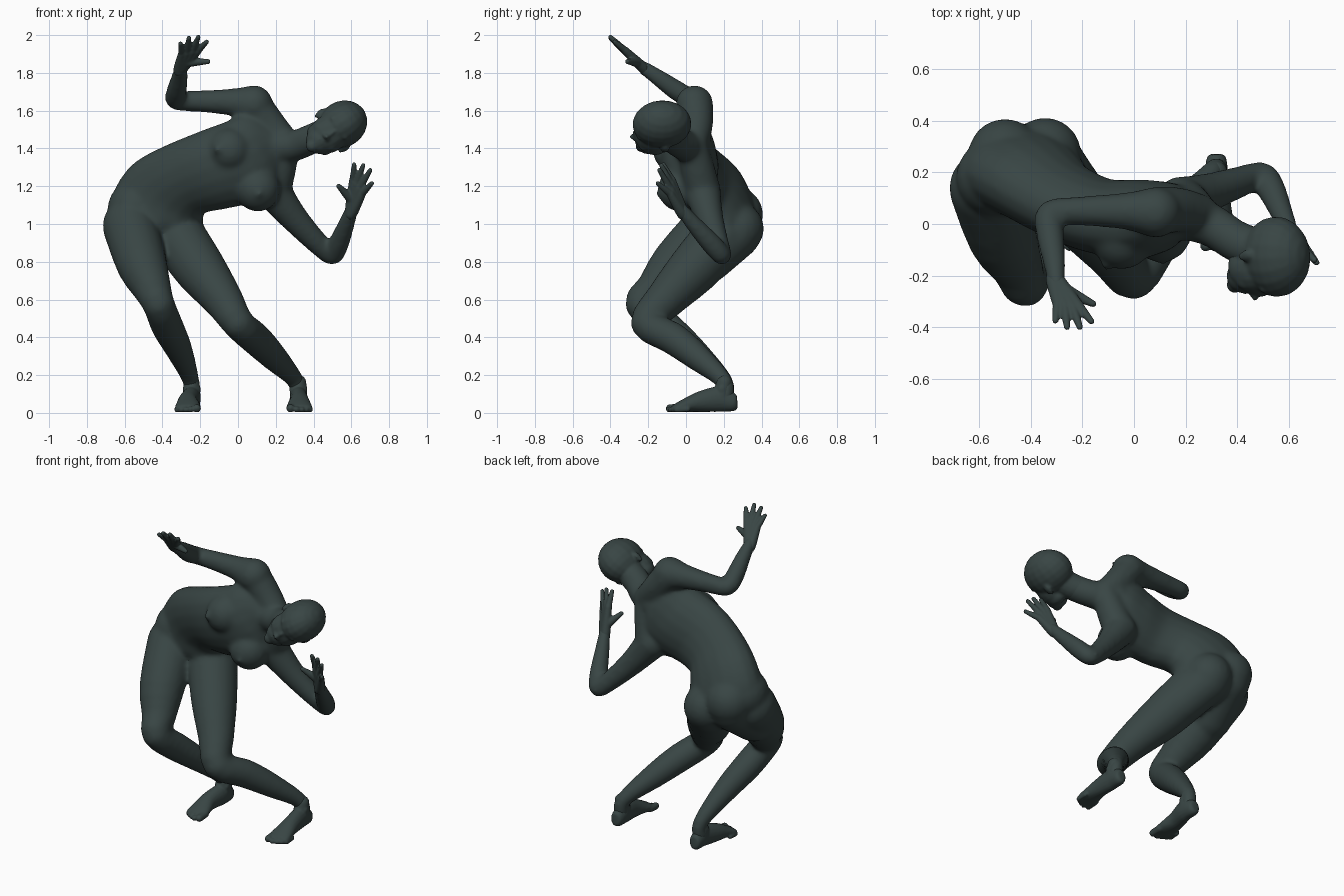
import bpy, math
from mathutils import Vector, Matrix

skin = bpy.data.materials.new("dark slate")
skin.diffuse_color = (0.04, 0.06, 0.058, 1)
SEG = 18
CIRCLE = [(math.cos(2 * math.pi * k / SEG), math.sin(2 * math.pi * k / SEG)) for k in range(SEG)]


def spline(pts, n=3):
    """Catmull-Rom through tuples of any length."""
    out = []
    for i in range(len(pts) - 1):
        a, b, c, d = pts[max(i - 1, 0)], pts[i], pts[i + 1], pts[min(i + 2, len(pts) - 1)]
        for k in range(n):
            t = k / n
            out.append([0.5 * (2 * q + (r - p) * t + (2 * p - 5 * q + 4 * r - s) * t * t
                               + (3 * q - p - 3 * r + s) * t ** 3) for p, q, r, s in zip(a, b, c, d)])
    return out + [list(pts[-1])]


def stack(part, rings):
    """Closed solid from rings given as (centre, side vector, front vector)."""
    verts, faces = part
    base = len(verts)
    for c, s, f in rings:
        verts.extend([c + s * x + f * y for x, y in CIRCLE])
    for i in range(len(rings) - 1):
        a = base + i * SEG
        for k in range(SEG):
            j = (k + 1) % SEG
            faces.append((a + k, a + j, a + SEG + j, a + SEG + k))
    faces.append(tuple(range(base + SEG - 1, base - 1, -1)))
    faces.append(tuple(range(len(verts) - SEG, len(verts))))


def ball(part, c, size, rot=Matrix.Identity(3)):
    x, y, z = (rot.col[i] * size[i] for i in range(3))
    c = Vector(c)
    angles = [math.radians(v) for v in (-86, -68, -50, -32, -16, 0, 16, 32, 50, 68, 86)]
    stack(part, [(c + z * math.sin(v), x * math.cos(v), y * math.cos(v)) for v in angles])


def limb(part, pts, n=3):
    """Chain of balls joined by cones; points are x, y, z, radius."""
    path = spline(pts, n)
    for p in path:
        ball(part, p[:3], (p[3],) * 3)
    for p, q in zip(path, path[1:]):
        a, b = Vector(p[:3]), Vector(q[:3])
        m = (b - a).to_track_quat('Z', 'Y').to_matrix()
        stack(part, [(a, m.col[0] * p[3], m.col[1] * p[3]), (b, m.col[0] * q[3], m.col[1] * q[3])])


def loft(part, rings, n=4):
    """Elliptical rings: centre xyz, sideways axis xyz, half width, half depth."""
    path = spline(rings, n)
    out = []
    for i, r in enumerate(path):
        t = Vector(path[min(i + 1, len(path) - 1)][:3]) - Vector(path[max(i - 1, 0)][:3])
        t.normalize()
        side = Vector(r[3:6])
        side = (side - t * side.dot(t)).normalized()
        out.append((Vector(r[:3]), side * r[6], t.cross(side) * r[7]))
    stack(part, out)


def finish(part, name, voxel, smooth):
    """Fuse the pieces into one smooth skin."""
    me = bpy.data.meshes.new(name)
    me.from_pydata(part[0], [], part[1])
    me.polygons.foreach_set("use_smooth", [True] * len(me.polygons))
    me.materials.append(skin)
    ob = bpy.data.objects.new(name, me)
    bpy.context.collection.objects.link(ob)
    r = ob.modifiers.new("fuse", 'REMESH')
    r.mode, r.voxel_size, r.use_smooth_shade = 'VOXEL', voxel, True
    s = ob.modifiers.new("soften", 'SMOOTH')
    s.factor, s.iterations = 0.5, smooth


# torso, from pelvis to base of neck
body = ([], [])
loft(body, [
    (-.49, .2, .94, .88, 0, -.47, .19, .14),
    (-.44, .2, 1.04, .88, 0, -.47, .25, .17),
    (-.385, .165, 1.15, .8, 0, -.6, .245, .16),
    (-.285, .095, 1.235, .7, .05, -.7, .21, .146),
    (-.13, .03, 1.287, .5, .1, -.85, .22, .145),
    (.03, .02, 1.335, .36, .13, -.93, .23, .152),
    (.13, .035, 1.39, .36, .13, -.93, .22, .125),
    (.2, .035, 1.42, .36, .13, -.93, .12, .09)])
for c, r in (((-.5, .265, 1.05), .145), ((-.345, .272, .975), .142), ((-.54, .18, 1.08), .152),   # buttocks, hip
             ((-.045, -.057, 1.39), .12), ((.105, -.03, 1.185), .12),    # breasts
             ((-.105, -.155, 1.395), .026), ((.11, -.133, 1.16), .026)):
    ball(body, c, (r, r, r))
limb(body, [(-.345, .26, .95, .138), (-.25, .12, .82, .13)])     # backs of thighs
limb(body, [(-.5, .25, 1.0, .138), (-.53, .06, .86, .135)])
# shoulder slopes and neck
limb(body, [(.25, .04, 1.43, .078), (.17, .055, 1.52, .088), (.09, .05, 1.62, .095)])
limb(body, [(.25, .04, 1.41, .078), (.22, .06, 1.3, .09), (.19, .085, 1.19, .095)])
limb(body, [(.18, .04, 1.41, .1), (.3, -.005, 1.415, .083), (.4, -.07, 1.455, .08), (.48, -.1, 1.49, .08)])
# legs
limb(body, [(-.57, .14, .99, .148), (-.51, -.05, .79, .135), (-.455, -.16, .66, .103),
            (-.42, -.237, .575, .085), (-.375, -.11, .46, .086), (-.315, .03, .34, .073),
            (-.25, .2, .175, .046), (-.245, .208, .09, .046)])
limb(body, [(-.31, .18, .92, .148), (-.2, .04, .76, .138), (-.08, -.11, .6, .107),
            (.0, -.208, .475, .085), (.09, -.07, .395, .086), (.19, .06, .295, .073),
            (.305, .2, .17, .046), (.32, .208, .09, .046)])
# arms
limb(body, [(.085, .045, 1.635, .1), (-.03, .05, 1.645, .073), (-.2, .05, 1.65, .058),
            (-.325, .04, 1.655, .053), (-.325, -.04, 1.7, .055), (-.31, -.14, 1.77, .046),
            (-.3, -.235, 1.835, .035)])
limb(body, [(.18, .085, 1.18, .1), (.285, .12, 1.045, .077), (.4, .16, .92, .062),
            (.495, .19, .835, .052), (.53, .14, .89, .056), (.57, .05, .99, .046),
            (.605, -.03, 1.085, .035)])
finish(body, "body", .012, 16)

# head, built in its own tilted frame (right, front, up)
U = Vector((.83, .03, .56)).normalized()
F = Vector((-.2, -.97, -.2))
F = (F - U * F.dot(U)).normalized()
M = Matrix((F.cross(U), F, U)).transposed()
C = Vector((.525, -.128, 1.51))
head = ([], [])


def feature(x, y, z, *size):
    ball(head, C + M @ Vector((x, y, z)), size, M)


feature(0, 0, .033, .122, .157, .137)        # cranium
feature(0, .05, -.055, .1, .095, .115)       # face
feature(0, .07, -.12, .072, .068, .07)       # jaw
feature(0, .103, -.168, .034, .032, .032)    # chin
feature(0, .147, -.078, .016, .022, .015)    # nose
feature(0, .135, -.05, .012, .02, .04)
feature(0, .128, -.117, .03, .014, .009)     # lips
feature(0, .124, -.133, .026, .014, .009)
for s in (-1, 1):
    feature(s * .042, .122, .002, .035, .018, .012)   # brow
    feature(s * .043, .112, -.03, .022, .014, .012)   # eye
    feature(s * .055, .078, -.08, .034, .045, .04)    # cheek
    feature(s * .05, .035, -.11, .04, .065, .045)     # jaw side
    feature(s * .015, .138, -.084, .011, .013, .01)   # nostril
    feature(s * .112, -.01, -.035, .014, .02, .034)   # ear
    feature(s * .12, -.016, -.025, .01, .02, .026)
limb(head, [(.36, -.04, 1.44, .072), (.42, -.075, 1.46, .078), (.5, -.11, 1.5, .085)])
finish(head, "head", .008, 5)


def hand(name, wrist, tips, thumb):
    """tips: index, middle, ring, little."""
    part = ([], [])
    w, thumb = Vector(wrist), Vector(thumb)
    tips = [Vector(t) for t in tips]
    across = (tips[0] - tips[3]).normalized()
    reach = tips[1] - w
    for t, o, l in zip(tips, (.04, .013, -.014, -.038), (.54, .55, .51, .46)):
        k = w + reach * l + across * o
        limb(part, [(*(w - reach * .12), .031), (*(w + across * o * .3), .029), (*k, .021)], 2)
        limb(part, [(*k, .019), (*k.lerp(t, .5), .0165), (*t, .0125)], 2)
    base = w + reach * .16 + across * .018
    limb(part, [(*base, .028), (*base.lerp(thumb, .55), .02), (*thumb, .0135)], 2)
    finish(part, name, .006, 3)


hand("right_hand", (-.3, -.23, 1.83),
     [(-.165, -.378, 1.965), (-.21, -.4, 1.99), (-.26, -.4, 1.985), (-.305, -.375, 1.955)],
     (-.158, -.31, 1.86))
hand("left_hand", (.604, -.028, 1.08),
     [(.615, -.12, 1.315), (.663, -.13, 1.31), (.7, -.14, 1.285), (.708, -.15, 1.215)],
     (.533, -.1, 1.2))

# feet with toes
for name, x, heel, s in (("right_foot", -.265, -.245, -1), ("left_foot", .325, .32, 1)):
    foot = ([], [])
    loft(foot, [(heel, .272, .05, 1, 0, 0, .02, .025), (heel, .255, .052, 1, 0, 0, .038, .046),
                (heel, .18, .072, 1, 0, 0, .047, .067), (x, .08, .06, 1, 0, 0, .051, .056),
                (x, 0, .041, 1, 0, 0, .064, .037), (x, -.045, .029, 1, 0, 0, .068, .025),
                (x, -.065, .024, 1, 0, 0, .06, .018)])
    limb(foot, [(heel, .203, .16, .042), (heel, .19, .09, .047)])
    for side in (-1, 1):
        ball(foot, (heel + side * .032, .19, .125), (.016, .022, .024))   # ankle bones
    for o, y, r in ((-.047, -.085, .022), (-.014, -.09, .016), (.013, -.08, .015),
                    (.037, -.066, .0145), (.058, -.05, .014)):
        limb(foot, [(x + s * o, y + .06, r + .006, r), (x + s * o, y, r + .002, r)], 2)
    finish(foot, name, .007, 3)
